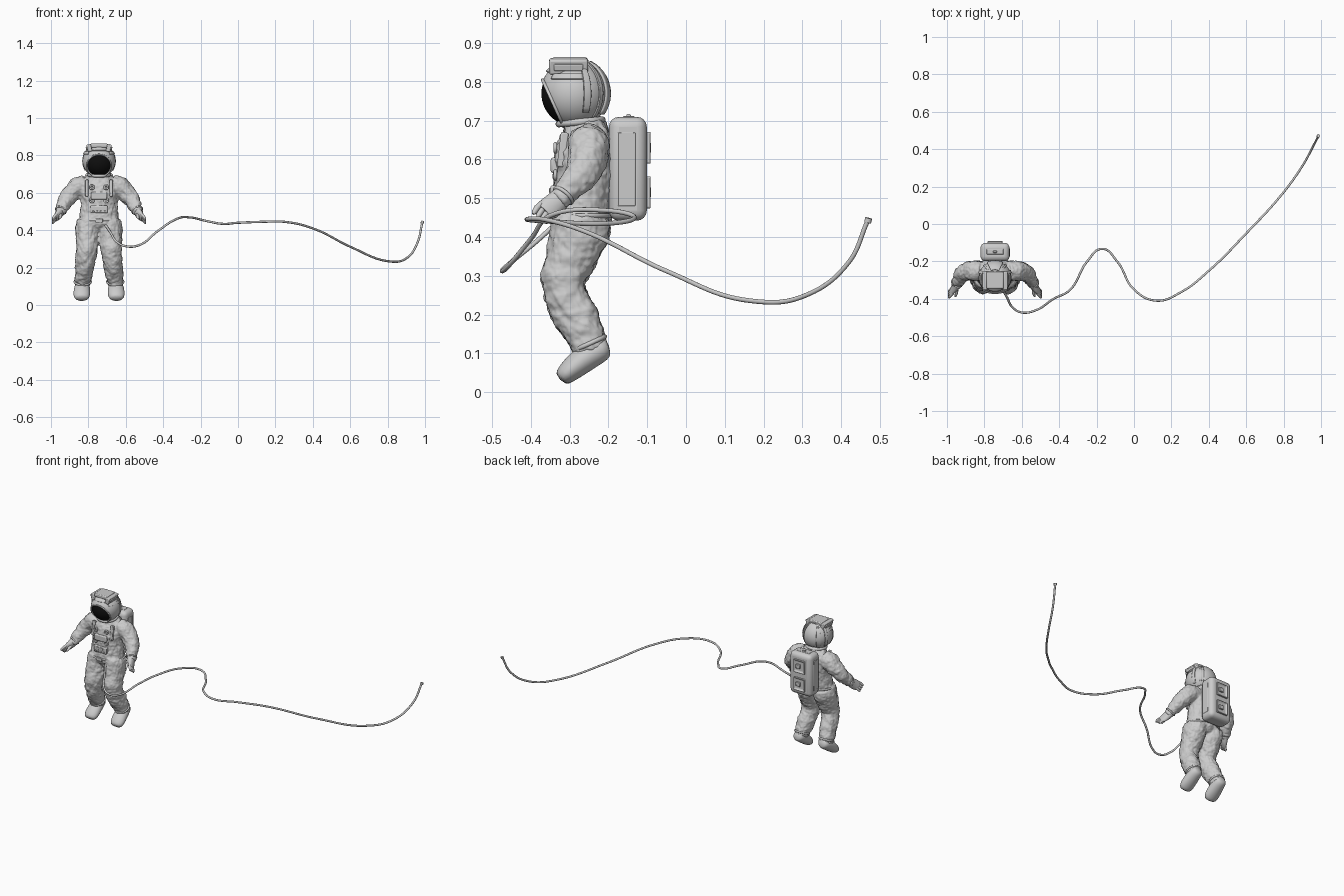
import bpy, bmesh, math
from mathutils import Vector, Matrix

if "Cube" in bpy.data.objects:
    bpy.data.objects.remove(bpy.data.objects["Cube"])

CX = -0.743                      # centre line of the figure
HEAD = Vector((CX, -0.288, 0.77))

black = bpy.data.materials.new("visor_black")
black.diffuse_color = (0.005, 0.005, 0.005, 1)
black.use_nodes = True
black.node_tree.nodes["Principled BSDF"].inputs["Base Color"].default_value = black.diffuse_color


def finish(name, bm, angle=40):
    bmesh.ops.recalc_face_normals(bm, faces=bm.faces)
    me = bpy.data.meshes.new(name)
    bm.to_mesh(me)
    bm.free()
    ob = bpy.data.objects.new(name, me)
    bpy.context.collection.objects.link(ob)
    bpy.ops.object.select_all(action='DESELECT')
    ob.select_set(True)
    bpy.context.view_layer.objects.active = ob
    bpy.ops.object.shade_smooth_by_angle(angle=math.radians(angle))
    return ob


def loft(bm, rings, n=20):
    """Tube through rings (x, y, z, radius across, radius deep)."""
    pts = [Vector(r[:3]) for r in rings]
    loops = []
    for i, r in enumerate(rings):
        t = (pts[min(i + 1, len(pts) - 1)] - pts[max(i - 1, 0)]).normalized()
        u = (Vector((1, 0, 0)) - t * t.x).normalized()
        v = t.cross(u)
        loops.append([bm.verts.new(pts[i] + u * r[3] * math.cos(a) + v * r[4] * math.sin(a))
                      for a in (k * math.tau / n for k in range(n))])
    for a, b in zip(loops, loops[1:]):
        for k in range(n):
            bm.faces.new((a[k], a[(k + 1) % n], b[(k + 1) % n], b[k]))
    bm.faces.new(loops[0])
    bm.faces.new(loops[-1])


def box(name, loc, size, bevel=0.004, inset=0, rot=None):
    bm = bmesh.new()
    bmesh.ops.create_cube(bm, size=1)
    bmesh.ops.scale(bm, vec=size, verts=bm.verts)
    if inset:                    # recessed panel on the rear face
        bm.normal_update()
        back = [f for f in bm.faces if f.normal.y > 0.9]
        bmesh.ops.inset_individual(bm, faces=back, thickness=inset)
        bmesh.ops.translate(bm, vec=(0, -size[1] * 0.6, 0), verts=back[0].verts)
    if rot:
        bmesh.ops.rotate(bm, matrix=Matrix.Rotation(rot[0], 3, rot[1]), verts=bm.verts)
    bmesh.ops.translate(bm, vec=(CX + loc[0], loc[1], loc[2]), verts=bm.verts)
    ob = finish(name, bm)
    m = ob.modifiers.new("bevel", 'BEVEL')
    m.width, m.segments = bevel, 4 if bevel > 0.01 else 2
    return ob


def ring(name, loc, axis, major, minor, scale=(1, 1, 1)):
    q = Vector(axis).to_track_quat('Z', 'Y')
    bpy.ops.mesh.primitive_torus_add(major_segments=40, minor_segments=10, major_radius=major,
                                     minor_radius=minor, location=loc, rotation=q.to_euler())
    ob = bpy.context.object
    ob.name, ob.scale = name, scale
    bpy.ops.object.shade_smooth()
    return ob


def shell(name, lon, lat, r, thick=0.005):
    """Curved plate on the helmet; longitude 0 is the rear, in degrees."""
    bm = bmesh.new()
    n = 12
    grid = []
    for i in range(n + 1):
        la = math.radians(lat[0] + (lat[1] - lat[0]) * i / n)
        row = []
        for j in range(n + 1):
            lo = math.radians(lon[0] + (lon[1] - lon[0]) * j / n)
            row.append(bm.verts.new(HEAD + r * Vector((math.cos(la) * math.sin(lo),
                                                       math.cos(la) * math.cos(lo), math.sin(la)))))
        grid.append(row)
    for i in range(n):
        for j in range(n):
            bm.faces.new((grid[i][j], grid[i][j + 1], grid[i + 1][j + 1], grid[i + 1][j]))
    ob = finish(name, bm)
    m = ob.modifiers.new("thick", 'SOLIDIFY')
    m.thickness, m.offset = thick, 0
    return ob


def wrinkle(ob, size, strength):
    tex = bpy.data.textures.new("folds", 'CLOUDS')
    tex.noise_scale = size
    m = ob.modifiers.new("folds", 'DISPLACE')
    m.texture, m.strength, m.mid_level = tex, strength, 0.5


# Fabric suit: torso, arms and legs fused into one skin
bm = bmesh.new()
loft(bm, [(CX, y, z, a, b) for y, z, a, b in [
    (-.268, .40, .06, .05), (-.272, .435, .112, .08), (-.27, .48, .105, .078),
    (-.262, .53, .098, .08), (-.26, .60, .105, .082), (-.258, .65, .103, .073),
    (-.265, .685, .07, .056), (-.27, .705, .05, .045)]])
arm = [(.07, -.25, .65, .048), (.11, -.25, .635, .055), (.145, -.252, .60, .050),
       (.178, -.27, .56, .043), (.195, -.30, .525, .035), (.21, -.33, .492, .027)]
leg = [(.058, -.268, .45, .06, .075), (.061, -.275, .41, .064, .078), (.062, -.295, .35, .061, .066),
       (.066, -.318, .285, .056, .057), (.072, -.307, .24, .052, .056), (.078, -.285, .195, .050, .058),
       (.085, -.258, .145, .046, .050), (.089, -.243, .105, .040, .042)]
for s in (-1, 1):
    loft(bm, [(CX + s * x, y, z, r, r) for x, y, z, r in arm])
    loft(bm, [(CX + s * x, y, z, a, b) for x, y, z, a, b in leg])
suit = finish("suit_fabric", bm)
m = suit.modifiers.new("fuse", 'REMESH')
m.mode, m.voxel_size, m.use_smooth_shade = 'VOXEL', 0.005, True
m = suit.modifiers.new("relax", 'SMOOTH')
m.factor, m.iterations = 0.5, 6
wrinkle(suit, 0.035, 0.014)
wrinkle(suit, 0.014, 0.006)

# Boots and gloves
for s, side in ((-1, "right"), (1, "left")):
    bm = bmesh.new()
    loft(bm, [(CX + s * x, y, z, a, b) for x, y, z, a, b in [
        (.088, -.198, .118, .022, .020), (.089, -.213, .114, .037, .033), (.090, -.25, .095, .042, .036),
        (.092, -.285, .068, .046, .033), (.093, -.31, .046, .044, .027), (.093, -.325, .031, .030, .020)]])
    boot = finish(side + "_boot", bm, 80)
    boot.modifiers.new("round", 'SUBSURF').levels = 1
    ring(side + "_boot_cuff", (CX + s * .087, -.249, .125), (0, -.45, 1), .043, .006)

    bm = bmesh.new()
    loft(bm, [(CX + s * x, y, z, a, b) for x, y, z, a, b in [
        (.205, -.32, .503, .024, .028), (.214, -.337, .487, .020, .030),
        (.225, -.352, .474, .015, .031), (.235, -.364, .463, .010, .024)]], 14)
    for k in range(4):           # fingers
        d = k - 1.5
        loft(bm, [(CX + s * x, y + d * w, z - d * .008, r, r) for x, y, z, w, r in [
            (.225, -.355, .476, .010, .008), (.238, -.368, .463, .011, .008),
            (.246, -.375, .452, .011, .007), (.249, -.378, .447, .011, .003)]], 8)
    loft(bm, [(CX + s * x, y, z, r, r) for x, y, z, r in [
        (.205, -.345, .485, .009), (.206, -.37, .474, .009), (.212, -.388, .461, .005)]], 8)
    finish(side + "_glove", bm, 60)
    ring(side + "_wrist_ring", (CX + s * .204, -.316, .507), (s * .35, -.6, -.7), .028, .005)

# Neck ring and belt
ring("neck_ring", (CX, -.272, .697), (0, -.1, 1), .056, .009)
ring("waist_belt", (CX, -.271, .455), (0, 0, 1), .108, .006, (1, .76, 1))

# Helmet: open ball, dark visor cap and rim
look = Vector((0, -.91, -.41)).normalized()
R = Matrix.Translation(HEAD) @ look.to_track_quat('Z', 'Y').to_matrix().to_4x4()
cut = math.cos(math.radians(47))
for name, r, keep_cap in (("helmet_ball", .088, False), ("visor", .085, True)):
    bm = bmesh.new()
    bmesh.ops.create_uvsphere(bm, u_segments=48, v_segments=32, radius=r)
    limit = r * (cut - .06 if keep_cap else cut + .03)
    bmesh.ops.delete(bm, geom=[v for v in bm.verts if (v.co.z < limit) == keep_cap], context='VERTS')
    bmesh.ops.transform(bm, matrix=R, verts=bm.verts)
    ob = finish(name, bm)
    if keep_cap:
        ob.data.materials.append(black)
ring("visor_rim", HEAD + look * .060, look, .0655, .0045)

# Helmet plates, side strips and lamp housings
shell("helmet_rear_plate", (-28, 28), (-35, 62), .092)
shell("helmet_top_plate", (-180, 180), (66, 90), .090)
shell("helmet_brow_plate", (140, 220), (38, 68), .091)
for s, side in ((-1, "right"), (1, "left")):
    shell(side + "_side_strip", (s * 62, s * 74), (-32, 66), .091)
    shell(side + "_brow_strip", (s * 74, s * 135), (24, 34), .091)
    shell(side + "_rear_strip", (s * 36, s * 44), (-45, 66), .090)
    box(side + "_lamp_housing", (s * .052, -.303, .840), (.024, .10, .040), .005, rot=(s * .25, 'Y'))
    box(side + "_lamp_cover", (s * .062, -.303, .838), (.016, .075, .018), .003, rot=(s * .25, 'Y'))
box("top_bracket", (0, -.30, .853), (.09, .09, .022), .005)

# Backpack with rear panels, lid and side seams
box("backpack", (0, -.150, .576), (.155, .098, .268), .026)
box("backpack_lid", (0, -.148, .708), (.09, .03, .008), .003)
box("backpack_knob", (0, -.148, .713), (.02, .012, .008), .003)
for z in (.63, .515):
    box("rear_panel", (0, -.098, z), (.078, .018, .082), .004, inset=.015)
    box("rear_panel_key", (.008, -.098, z), (.03, .016, .026), .003)
for s in (-1, 1):
    box("backpack_side_panel", (s * .077, -.153, .575), (.004, .045, .19), .002)
    box("shoulder_strap", (s * .065, -.318, .625), (.018, .020, .09), .004, rot=(-.12, 'X'))

# Chest controls
box("chest_unit", (0, -.334, .585), (.085, .030, .040), .006)
box("control_box", (0, -.337, .512), (.090, .026, .042), .005)
box("control_display", (0, -.350, .520), (.045, .006, .014), .002)
for k in range(4):
    box("control_switch", (-.03 + k * .02, -.351, .501), (.009, .008, .008), .002)
for s in (-1, 1):
    for z in (.56, .63):
        ring("hose_port", (CX + s * .038, -.337, z), (0, -1, 0), .010, .005)
box("belt_buckle", (.0, -.352, .452), (.04, .014, .022), .003)

# Tether cable
path = [(-.71, -.34, .43), (-.68, -.39, .385), (-.65, -.445, .34), (-.60, -.473, .315), (-.53, -.463, .32),
        (-.43, -.40, .395), (-.34, -.35, .455), (-.25, -.20, .468), (-.17, -.133, .45), (-.09, -.20, .435),
        (0, -.35, .44), (.12, -.41, .445), (.25, -.365, .445), (.40, -.25, .41), (.60, -.05, .312),
        (.80, .17, .235), (.90, .31, .25), (.96, .42, .335), (.985, .468, .44)]
cu = bpy.data.curves.new("tether", 'CURVE')
cu.dimensions, cu.bevel_depth, cu.bevel_resolution = '3D', 0.006, 3
cu.use_fill_caps = True
sp = cu.splines.new('BEZIER')
sp.bezier_points.add(len(path) - 1)
for p, co in zip(sp.bezier_points, path):
    p.co = co
    p.handle_left_type = p.handle_right_type = 'AUTO'
bpy.context.collection.objects.link(bpy.data.objects.new("tether", cu))

# Tether end fitting
bpy.ops.mesh.primitive_cylinder_add(vertices=20, radius=.009, depth=.012, location=(.986, .470, .443),
                                    rotation=Vector((.1, .25, 1)).to_track_quat('Z', 'Y').to_euler())
bpy.context.object.name = "tether_end_cap"
